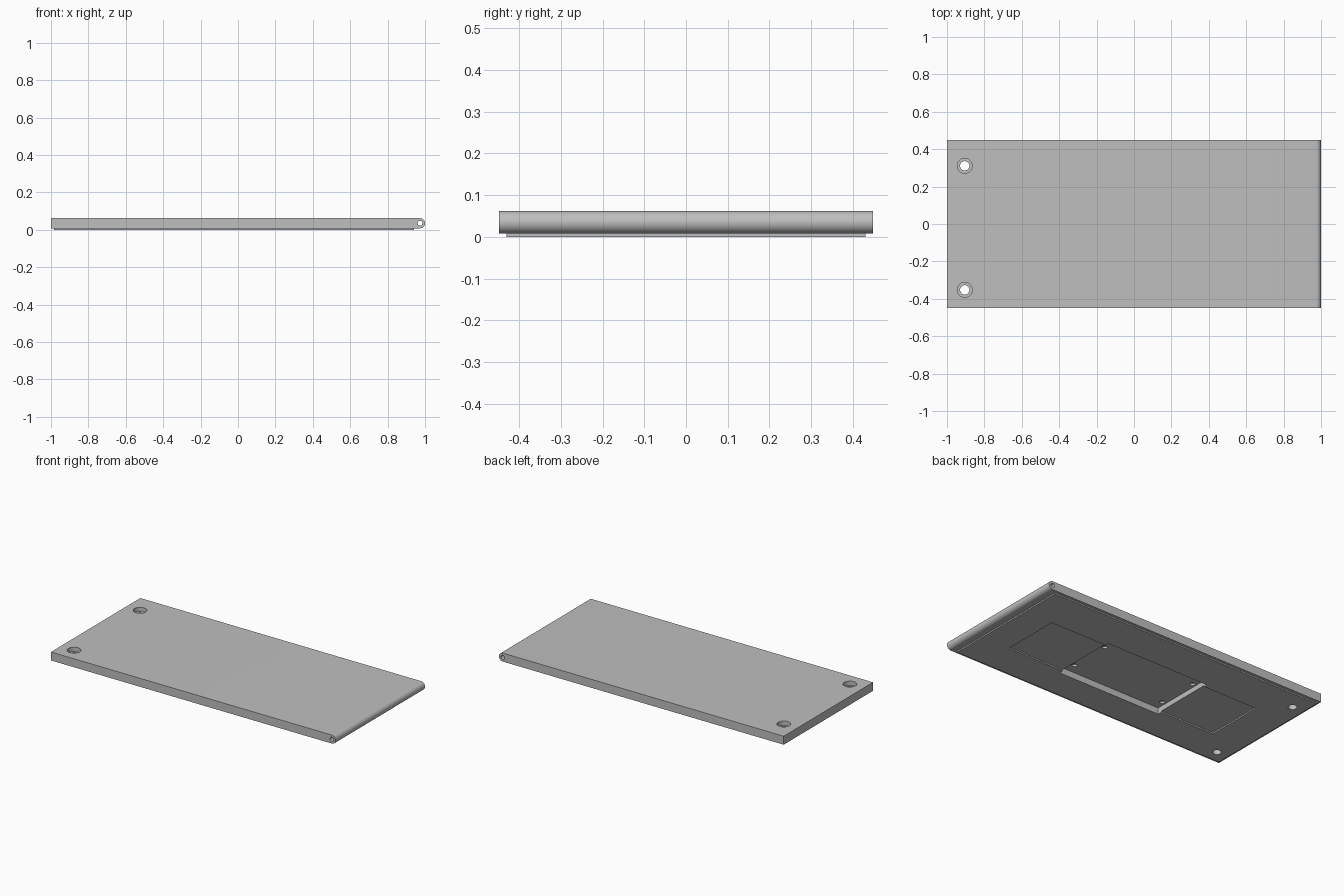
import bpy, bmesh, math
from mathutils import Matrix

cube = bpy.data.objects.get("Cube")
if cube:
    bpy.data.objects.remove(cube, do_unlink=True)

grey = bpy.data.materials.new("plain grey")
grey.use_nodes = True
COLOUR = (0.52, 0.52, 0.52, 1)
grey.diffuse_color = COLOUR
grey.node_tree.nodes["Principled BSDF"].inputs["Base Color"].default_value = COLOUR

HALF_Y = 0.448
LOW, TOP = 0.008, 0.062
R = (TOP - LOW) / 2
MID = LOW + R


def finish(name, bm):
    bmesh.ops.recalc_face_normals(bm, faces=bm.faces)
    mesh = bpy.data.meshes.new(name)
    bm.to_mesh(mesh)
    bm.free()
    mesh.materials.append(grey)
    obj = bpy.data.objects.new(name, mesh)
    bpy.context.collection.objects.link(obj)
    return obj


def box(name, x0, x1, y0, y1, z0, z1):
    bm = bmesh.new()
    bmesh.ops.create_cube(bm, size=1)
    bmesh.ops.scale(bm, vec=(x1 - x0, y1 - y0, z1 - z0), verts=bm.verts)
    bmesh.ops.translate(bm, vec=((x0 + x1) / 2, (y0 + y1) / 2, (z0 + z1) / 2), verts=bm.verts)
    return finish(name, bm)


def cylinder(name, centre, radius, depth, along_y=False):
    turn = Matrix.Rotation(math.pi / 2, 4, "X") if along_y else Matrix()
    bm = bmesh.new()
    bmesh.ops.create_cone(bm, cap_ends=True, segments=40, radius1=radius, radius2=radius,
                          depth=depth, matrix=Matrix.Translation(centre) @ turn)
    return finish(name, bm)


def cut(target, cutter):
    mod = target.modifiers.new("cut", "BOOLEAN")
    mod.operation = "DIFFERENCE"
    mod.solver = "EXACT"
    mod.object = cutter
    bpy.context.view_layer.objects.active = target
    bpy.ops.object.modifier_apply(modifier=mod.name)


# Main slab: square at one end, half-round at the hinge end
bm = bmesh.new()
profile = [(-1, TOP), (-1, LOW)]
for i in range(25):
    a = -math.pi / 2 + math.pi * i / 24
    profile.append((1 - R + R * math.cos(a), MID + R * math.sin(a)))
face = bm.faces.new([bm.verts.new((x, -HALF_Y, z)) for x, z in profile])
extruded = bmesh.ops.extrude_face_region(bm, geom=[face])["geom"]
bmesh.ops.translate(bm, vec=(0, 2 * HALF_Y, 0),
                    verts=[g for g in extruded if isinstance(g, bmesh.types.BMVert)])
slab = finish("slab", bm)

# Thin raised plate underneath
base_plate = box("base_plate", -0.985, 0.94, -0.43, 0.43, 0, LOW)

cutters = []


def carve(cutter, *targets):
    cutters.append(cutter)
    for target in targets:
        cut(target, cutter)


# Shallow and deep recesses in the underside
CY = -0.02
carve(box("shallow_recess", -0.755, 0.745, CY - 0.188, CY + 0.188, -0.02, 0.02), base_plate)
carve(box("deep_recess", -0.375, 0.35, CY - 0.215, CY + 0.213, -0.02, 0.04), slab, base_plate)

# Blind screw holes in the deep recess
for x in (0.295, -0.35):
    for y in (0.095, -0.17):
        carve(cylinder("screw_hole", (x, y, 0.04), 0.015, 0.026), slab)

# Counterbored mounting holes
for y in (0.311, -0.352):
    carve(cylinder("mount_hole", (-0.905, y, 0.03), 0.025, 0.2), slab, base_plate)
    carve(cylinder("counterbore", (-0.905, y, 0.085), 0.04, 0.1), slab)

# Hinge pin bore along the rounded end
carve(cylinder("hinge_bore", (1 - R, 0, MID), 0.013, 1.2, along_y=True), slab)

for cutter in cutters:
    bpy.data.objects.remove(cutter, do_unlink=True)

# Smooth the curved walls, keep edges sharp
for obj in (slab, base_plate):
    bpy.ops.object.select_all(action="DESELECT")
    obj.select_set(True)
    bpy.context.view_layer.objects.active = obj
    bpy.ops.object.shade_smooth_by_angle(angle=math.radians(30))
